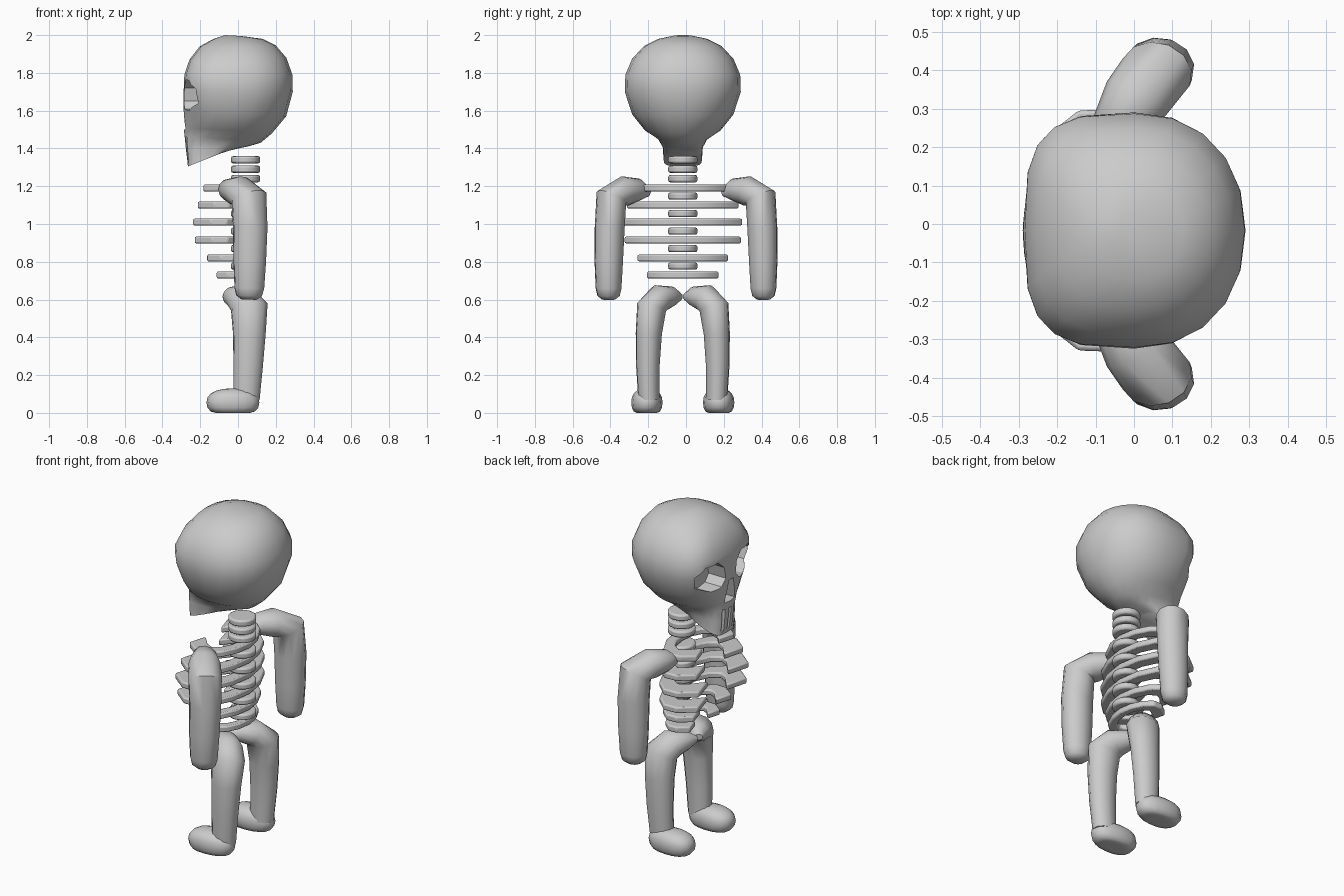
import bpy, bmesh
from math import cos, sin, pi, radians
from mathutils import Vector

if "Cube" in bpy.data.objects:
    bpy.data.objects.remove(bpy.data.objects["Cube"], do_unlink=True)

bone = bpy.data.materials.new("bone_grey")
bone.use_nodes = True
bone.diffuse_color = (0.6, 0.6, 0.6, 1)
bone.node_tree.nodes["Principled BSDF"].inputs["Base Color"].default_value = (0.6, 0.6, 0.6, 1)

MID = -0.017  # symmetry plane of the body


def finish(name, bm, angle=35):
    bmesh.ops.recalc_face_normals(bm, faces=bm.faces)
    me = bpy.data.meshes.new(name)
    bm.to_mesh(me)
    bm.free()
    me.materials.append(bone)
    ob = bpy.data.objects.new(name, me)
    bpy.context.collection.objects.link(ob)
    bpy.ops.object.select_all(action="DESELECT")
    ob.select_set(True)
    bpy.context.view_layer.objects.active = ob
    if angle:
        bpy.ops.object.shade_smooth_by_angle(angle=radians(angle))
    return ob


def loft(rings):
    """Skin a list of closed point rings and cap both ends."""
    bm = bmesh.new()
    rows = [[bm.verts.new(p) for p in ring] for ring in rings]
    n = len(rows[0])
    for a, b in zip(rows, rows[1:]):
        for i in range(n):
            j = (i + 1) % n
            bm.faces.new((a[i], a[j], b[j], b[i]))
    bm.faces.new(rows[0])
    bm.faces.new(rows[-1])
    return bm


def bevel(ob, width):
    mod = ob.modifiers.new("soft_edges", "BEVEL")
    mod.width = width
    mod.segments = 2


def limb(name, path, radii, side, centre, stretch):
    """Tapered tube along a path, given for the +y side."""
    pts = [Vector(p) for p in path]
    rings = []
    for i, p in enumerate(pts):
        t = (pts[min(i + 1, len(pts) - 1)] - pts[max(i - 1, 0)]).normalized()
        u = Vector((1, -0.4, 0))
        u = (u - t * u.dot(t)).normalized()
        v = t.cross(u)
        ring = []
        for k in range(12):
            a = 2 * pi * k / 12
            d = (u * cos(a) + v * sin(a)) * radii[i]
            ring.append((p.x + d.x * stretch, centre + side * (p.y + d.y), p.z + d.z))
        rings.append(ring)
    return finish(name, loft(rings), 50)


# Skull: tilted rings (front z, back z, front x, back x, half width, squareness)
skull_rings = [
    (1.305, 1.39, -.265, -.05, .102, 3.8), (1.40, 1.41, -.277, .05, .106, 3.4),
    (1.47, 1.43, -.284, .12, .130, 2.6), (1.51, 1.48, -.286, .18, .200, 2.1),
    (1.59, 1.57, -.290, .255, .268, 2.4), (1.70, 1.70, -.288, .290, .307, 3.2),
    (1.79, 1.79, -.284, .288, .304, 3.4), (1.87, 1.88, -.257, .256, .268, 3.0),
    (1.94, 1.945, -.203, .200, .205, 2.5), (1.98, 1.98, -.130, .130, .130, 2),
    (2.0, 1.995, -.070, .020, .045, 2)]
rings = []
for zf, zb, xf, xb, hw, sq in skull_rings:
    ring = []
    for k in range(20):
        a = 2 * pi * k / 20
        e = 2 / sq if cos(a) < 0 else 2 / (1.1 + sq / 3)
        e = min(e, 1)
        c = abs(cos(a)) ** e * (1 if cos(a) > 0 else -1)
        s = abs(sin(a)) ** e * (1 if sin(a) > 0 else -1)
        f = (c + 1) / 2
        ring.append((xf + (xb - xf) * f, MID + hw * s, zf + (zb - zf) * f))
    rings.append(ring)
skull = finish("skull", loft(rings), 0)


def carve(outline, depth):
    """Cut a y-z outline into the face, back to the given x."""
    cutter = finish("cutter", loft([[(x, y, z) for y, z in outline] for x in (-.5, depth)]), 0)
    cutter.hide_render = True
    mod = skull.modifiers.new("carve", "BOOLEAN")
    mod.operation = "DIFFERENCE"
    mod.solver = "EXACT"
    mod.object = cutter
    bpy.context.view_layer.objects.active = skull
    bpy.ops.object.modifier_apply(modifier=mod.name)
    bpy.data.objects.remove(cutter, do_unlink=True)


# Eye sockets, nose opening and tooth gaps
eye = [(.045, 1.65), (.06, 1.72), (.11, 1.765), (.20, 1.76), (.255, 1.71), (.235, 1.64), (.15, 1.60), (.08, 1.61)]
for side in (1, -1):
    carve([(MID + side * y, z) for y, z in eye], -.17)
carve([(MID + y, z) for y, z in ((-.05, 1.50), (.05, 1.50), (.02, 1.63), (-.02, 1.63))], -.21)
for i in (-1, 0, 1):
    y = MID + i * .05
    carve([(y - .01, 1.325), (y + .01, 1.325), (y + .01, 1.46), (y - .01, 1.46)], -.235)
bpy.ops.object.select_all(action="DESELECT")
skull.select_set(True)
bpy.context.view_layer.objects.active = skull
bpy.ops.object.shade_smooth_by_angle(angle=radians(32))

# Spine discs
for i, z in enumerate([1.34, 1.29] + [1.24 - .0925 * k for k in range(6)]):
    disc = [[(.04 + .077 * cos(a), MID + .077 * sin(a), z + h)
             for a in [2 * pi * k / 16 for k in range(16)]] for h in (-.019, .019)]
    bevel(finish(f"vertebra_{i + 1}", loft(disc)), .01)

# Ribs: bands open at the front with broad ends, as outer and inner edges
half = [((0, 0), (.21, 0)), ((.06, .42), (.25, .30)), ((.22, .78), (.36, .54)), ((.45, 1), (.52, .66)),
        ((.71, .99), (.66, .58)), ((1, .75), (.88, .30))]
band = [[(t, -w) for t, w in pair] for pair in reversed(half[1:])] + half
for i, (z, width, front) in enumerate([(1.19, .24, -.185), (1.10, .295, -.215), (1.01, .315, -.24),
                                       (.915, .308, -.23), (.82, .24, -.165), (.73, .19, -.115)]):
    rings = []
    for outer, inner in band:
        (xo, yo), (xi, yi) = [(.09 + (front - .09) * t, MID + width * w) for t, w in (outer, inner)]
        rings.append([(xo, yo, z + .018), (xi, yi, z + .018), (xi, yi, z - .018), (xo, yo, z - .018)])
    bevel(finish(f"rib_{i + 1}", loft(rings)), .008)

# Arms, legs and feet
arm = [(-.07, .195, 1.165), (-.045, .25, 1.18), (.005, .325, 1.175), (.058, .395, 1.14),
       (.065, .404, .98), (.062, .409, .80), (.06, .41, .66), (.058, .41, .62), (.057, .41, .60)]
arm_r = [.02, .06, .08, .084, .08, .076, .069, .06, .035]
leg = [(-.065, .012, .615), (-.03, .055, .617), (.02, .12, .607), (.06, .165, .56),
       (.06, .18, .42), (.054, .185, .25), (.045, .18, .07)]
leg_r = [.018, .052, .075, .08, .07, .063, .056]
for side, label in ((1, "left_side"), (-1, "right_side")):
    limb(f"arm_{label}", arm, arm_r, side, 0, 1.15)
    limb(f"leg_{label}", leg, leg_r, side, MID, 1.25)
    bm = bmesh.new()
    bmesh.ops.create_uvsphere(bm, u_segments=16, v_segments=10, radius=1)
    for v in bm.verts:
        x, y, z = [abs(q) ** .85 * (1 if q > 0 else -1) for q in v.co]
        v.co = (-.027 + .14 * x, MID + side * (.19 + y * (.083 - .008 * x)),
                max(0, .055 + .075 * z))
    bmesh.ops.remove_doubles(bm, verts=bm.verts, dist=.0005)
    finish(f"foot_{label}", bm, 45)
